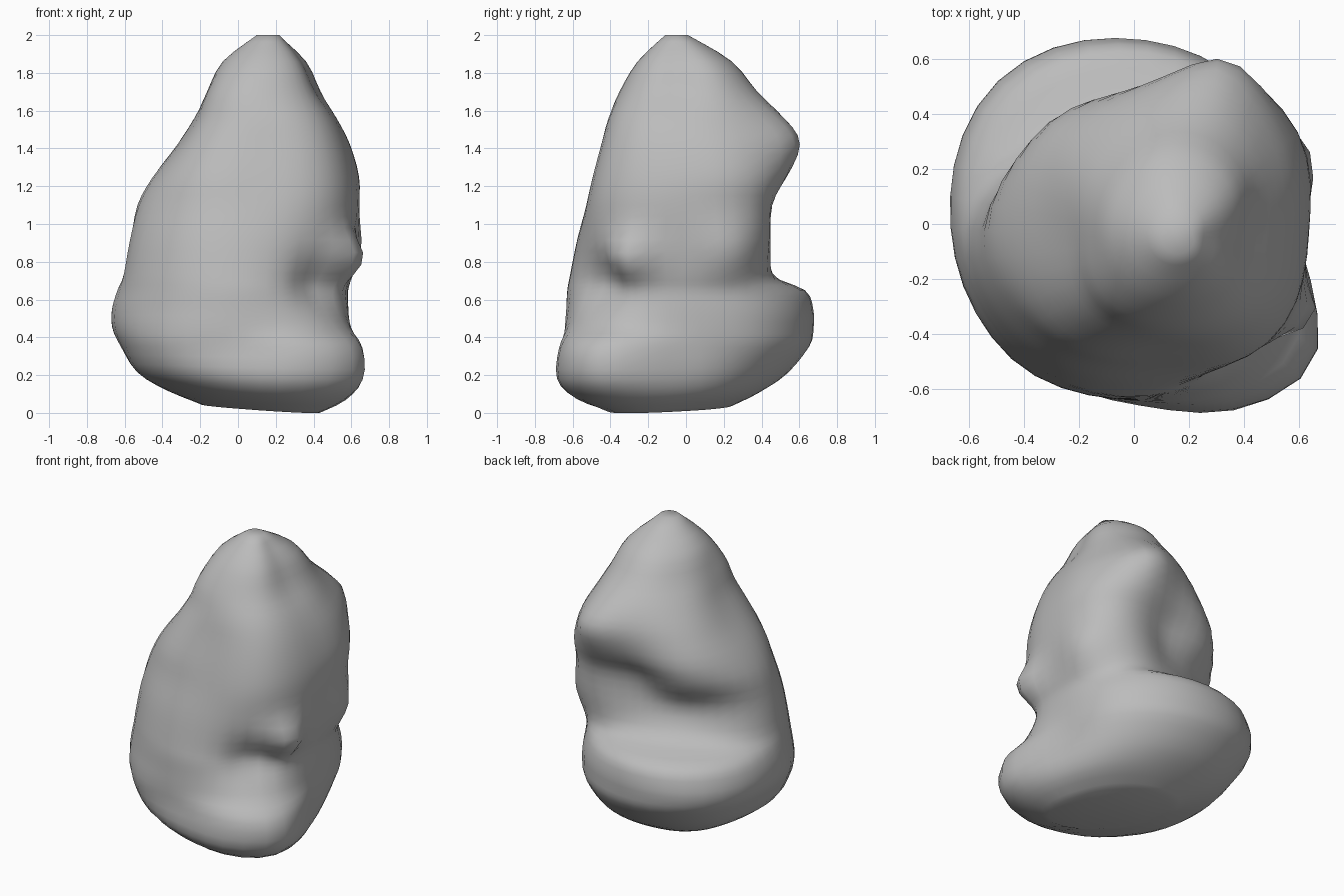
import bpy, bmesh, math
from mathutils import Vector

cube = bpy.data.objects.get("Cube")
if cube:
    bpy.data.objects.remove(cube, do_unlink=True)

SEGMENTS, STEPS = 40, 3

# Boulder profile: height, then reach (hundredths) every 45 degrees from +x
RINGS = [
    (3, 36, 26, 24, 24, 18, 18, 28, 52),
    (10, 50, 42, 39, 42, 38, 42, 54, 68),
    (20, 56, 53, 54, 57, 55, 60, 65, 78),
    (35, 56, 61, 66, 70, 65, 67, 64, 77),
    (45, 55, 62, 68, 75, 70, 68, 63, 67),
    (55, 54, 61, 68, 75, 71, 67, 62, 61),
    (65, 53, 58, 64, 70, 69, 66, 61, 57),
    (74, 54, 57, 46, 49, 66, 65, 59, 56),
    (92, 55, 60, 40, 42, 64, 62, 55, 57),
    (110, 55, 61, 42, 54, 62, 57, 50, 57),
    (125, 53, 62, 51, 57, 55, 53, 46, 54),
    (142, 47, 56, 54, 51, 43, 45, 41, 48),
    (156, 39, 47, 50, 43, 35, 38, 37, 41),
    (170, 28, 38, 41, 34, 30, 33, 31, 31),
    (186, 19, 27, 29, 25, 23, 22, 21, 21),
    (200, 6, 6, 6, 6, 6, 6, 6, 6),
]

# Local pushes: centre, shove, spread
PUSHES = [
    ((0.56, -0.32, 0.82), (0.12, -0.04, -0.01), 0.13),   # side knob
    ((0.42, -0.44, 0.68), (-0.05, 0.05, 0), 0.14),       # hollow under the knob
    ((0.62, 0.23, 0.84), (0.05, 0.02, 0), 0.16),         # swelling behind the knob
    ((0.32, 0.46, 1.45), (0.02, 0.12, 0), 0.20),         # rear shoulder
    ((0.58, -0.48, 0.25), (0.04, 0, 0), 0.16),           # foot tip
]


def spline(a, b, c, d, t):
    """Catmull-Rom blend from b to c."""
    return b + t * (c - a + t * (2*a - 5*b + 4*c - d + t * (3*(b - c) + d - a))) / 2


def rows():
    """Rings of the profile with extra rings blended between them."""
    last = len(RINGS) - 1
    for i in range(last):
        near = [RINGS[min(max(i + k, 0), last)] for k in (-1, 0, 1, 2)]
        for s in range(STEPS):
            yield [spline(*column, s / STEPS) / 100 for column in zip(*near)]
    yield [value / 100 for value in RINGS[-1]]


def reach(radii, turn):
    """Radius at a fraction of a full turn."""
    i, t = divmod(turn * len(radii), 1)
    return spline(*(radii[(int(i) + k) % len(radii)] for k in (-1, 0, 1, 2)), t)


def shape(p):
    """Apply the local pushes and let the underside sink toward the foot."""
    moved = p.copy()
    for centre, shove, spread in PUSHES:
        distance = (p - Vector(centre)).length
        moved += Vector(shove) * math.exp(-(distance / spread) ** 2)
    moved.z -= 0.06 * (p.x - 0.5 * p.y) * max(0, 1 - p.z / 0.4)
    return moved


def make_boulder():
    bm = bmesh.new()
    loops = []
    for z, *radii in rows():
        centre = Vector((0.08 * z, -0.025 * z, z))
        loop = []
        for s in range(SEGMENTS):
            angle = math.tau * s / SEGMENTS
            out = Vector((math.cos(angle), math.sin(angle), 0))
            loop.append(bm.verts.new(shape(centre + out * reach(radii, s / SEGMENTS))))
        loops.append(loop)
    for low, high in zip(loops, loops[1:]):
        for s in range(SEGMENTS):
            n = (s + 1) % SEGMENTS
            bm.faces.new((low[s], low[n], high[n], high[s]))
    bm.faces.new(loops[-1])
    bm.faces.new(loops[0][::-1])
    mesh = bpy.data.meshes.new("boulder")
    bm.to_mesh(mesh)
    bm.free()
    obj = bpy.data.objects.new("boulder", mesh)
    bpy.context.collection.objects.link(obj)
    return obj


# Plain grey stone
stone = bpy.data.materials.new("grey_stone")
stone.use_nodes = True
colour = (0.5, 0.5, 0.5, 1)
stone.diffuse_color = colour
stone.node_tree.nodes["Principled BSDF"].inputs["Base Color"].default_value = colour

boulder = make_boulder()
boulder.data.materials.append(stone)
bpy.context.view_layer.objects.active = boulder
boulder.select_set(True)
bpy.ops.object.shade_smooth_by_angle(angle=math.radians(60))
